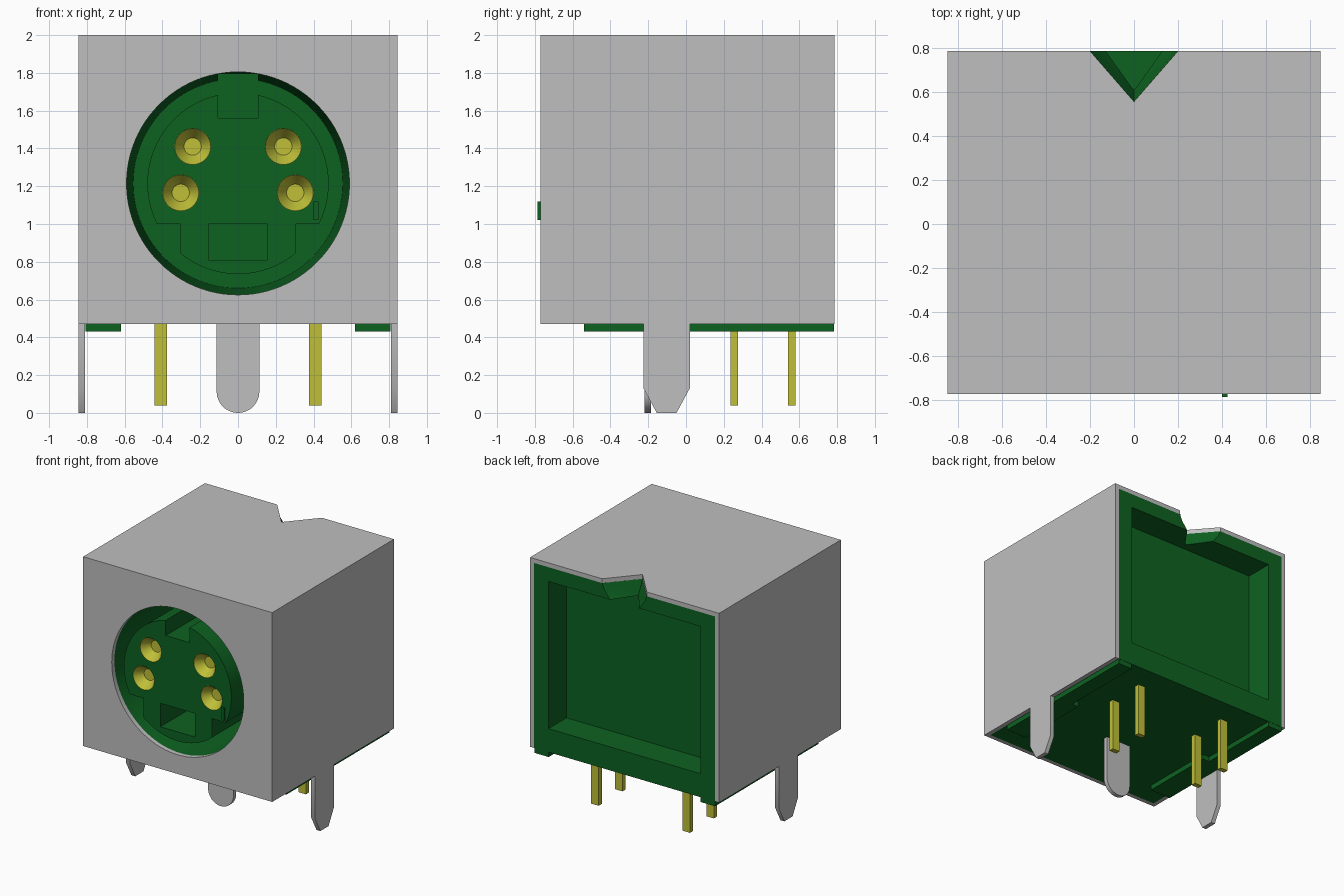
import bpy, bmesh
from math import sin, cos, pi, radians

if "Cube" in bpy.data.objects:
    bpy.data.objects.remove(bpy.data.objects["Cube"])


def material(name, rgb):
    m = bpy.data.materials.new(name)
    m.use_nodes = True
    m.diffuse_color = (*rgb, 1)
    m.node_tree.nodes["Principled BSDF"].inputs["Base Color"].default_value = (*rgb, 1)
    return m


GREY = material("shell grey", (0.52, 0.52, 0.52))
GREEN = material("insulator green", (0.004, 0.122, 0.015))
YELLOW = material("contact yellow", (0.52, 0.52, 0.04))


def hull(name, points, mat=None):
    """Convex solid around the points, with coplanar triangles merged."""
    bm = bmesh.new()
    for p in points:
        bm.verts.new(p)
    bmesh.ops.convex_hull(bm, input=bm.verts)
    bmesh.ops.dissolve_limit(bm, angle_limit=radians(0.5), verts=bm.verts, edges=bm.edges)
    bmesh.ops.recalc_face_normals(bm, faces=bm.faces)
    me = bpy.data.meshes.new(name)
    bm.to_mesh(me)
    bm.free()
    ob = bpy.data.objects.new(name, me)
    bpy.context.collection.objects.link(ob)
    if mat:
        me.materials.append(mat)
    smooth(me)
    return ob


def smooth(me):
    me.shade_smooth()
    me.set_sharp_from_angle(angle=radians(30))


def box(name, xs, ys, zs, mat=None):
    return hull(name, [(x, y, z) for x in xs for y in ys for z in zs], mat)


def cone(name, x, z, ends, mat=None, n=96):
    """Round solid along y; ends are (y, radius) pairs."""
    return hull(name, [(x + r * cos(2 * pi * i / n), y, z + r * sin(2 * pi * i / n))
                       for y, r in ends for i in range(n)], mat)


def cut(ob, *cutters):
    """Subtract the cutters one after another, then delete them."""
    for c in cutters:
        mod = ob.modifiers.new("cut", "BOOLEAN")
        mod.operation = "DIFFERENCE"
        mod.solver = "EXACT"
        mod.object = c
        graph = bpy.context.evaluated_depsgraph_get()
        me = bpy.data.meshes.new_from_object(ob.evaluated_get(graph))
        ob.modifiers.clear()
        ob.data = me
        bpy.data.objects.remove(c)
    smooth(ob.data)


W, FRONT, BACK, BASE, TOP = 0.845, -0.77, 0.785, 0.47, 2.0
T = 0.035          # sheet thickness
CZ = 1.215         # socket centre height
FLOOR = 0.1        # depth of the socket floor


def notch(wide_top, apex_top, wide_low, apex_low, z_top, z_low):
    """Wedge cutter for the V at the rear of the roof."""
    pts = []
    for w, a, z in ((wide_top, apex_top, z_top), (wide_low, apex_low, z_low)):
        far = w * (0.9 - a) / (BACK - a)
        pts += [(0, a, z), (far, 0.9, z), (-far, 0.9, z)]
    return hull("notch_cutter", pts)


# Sheet metal shell, open at the rear and below
shell = box("shell", (-W, W), (FRONT, BACK), (BASE, TOP), GREY)
cut(shell,
    box("inside", (-W + T, W - T), (FRONT + T, 1), (0, TOP - T)),
    cone("opening", 0, CZ, ((-1, 0.59), (-0.6, 0.59))),
    notch(0.2, 0.555, 0.2, 0.555, 2.1, 1.9))

# Insulating body with socket, key slot, rear recess and sloped notch
body = box("body", (-W + T, W - T), (FRONT + T, BACK), (BASE, TOP - T), GREEN)
cut(body,
    cone("socket", 0, CZ, ((FRONT, 0.592), (FLOOR, 0.555))),
    box("key", (-0.107, 0.107), (-1, FLOOR), (1.56, 1.795)),
    box("recess", (-0.68, 0.68), (0.555, 1), (0.66, 1.85)),
    notch(0.2, 0.555, 0.125, 0.61, TOP - T + 0.001, 1.845))

# Central plug with slot, lower shoulders and pocket
contacts = [(s * x, z) for s in (-1, 1) for x, z in ((0.24, 1.41), (0.303, 1.165))]
plug = cone("plug", 0, CZ, ((FRONT, 0.48), (FLOOR + 0.02, 0.48)), GREEN)
cut(plug,
    box("key", (-0.107, 0.107), (-1, FLOOR), (1.56, 1.8)),
    box("shoulder", (0.305, 0.6), (-1, FLOOR), (0.5, 1.0)),
    box("shoulder", (-0.6, -0.305), (-1, FLOOR), (0.5, 1.0)),
    box("pocket", (-0.155, 0.155), (-1, -0.2), (0.81, 1.0)),
    *[cone("hole", x, z, ((-1, 0.096), (-0.62, 0.096)), n=48) for x, z in contacts])
box("plug_tab", (0.4, 0.425), (-0.785, -0.74), (1.02, 1.12), GREEN)

# Funnel shaped contacts
for i, (x, z) in enumerate(contacts):
    c = cone(f"contact_{i + 1}", x, z, ((FRONT, 0.097), (-0.6, 0.097)), YELLOW, 48)
    cut(c, cone("funnel", x, z, ((-0.78, 0.102), (-0.7, 0.046)), n=48))

# Mirrored underside parts: rails, mounting legs, solder pins
for side, s in (("left", 1), ("right", -1)):
    box(f"{side}_front_rail", (s * 0.62, s * 0.808), (-0.54, 0.08), (0.43, 0.48), GREEN)
    box(f"{side}_rear_rail", (s * 0.68, s * 0.808), (0.08, 0.783), (0.43, 0.48), GREEN)
    outline = [(-0.225, 0.48), (0.02, 0.48), (0.02, 0.13),
               (-0.05, 0), (-0.155, 0), (-0.225, 0.13)]
    hull(f"{side}_leg", [(s * x, y, z) for x in (W - T, W) for y, z in outline], GREY)
    for place, y in (("front", 0.255), ("rear", 0.56)):
        box(f"{side}_{place}_pin", (s * 0.375, s * 0.442), (y - 0.02, y + 0.02),
            (0.04, 0.5), YELLOW)

# Round ended centre leg
R = 0.113
tip = [(R * cos(a), R + R * sin(a)) for a in (pi + pi * i / 24 for i in range(25))]
hull("centre_leg", [(x, y, z) for y in (-0.22, -0.185)
                    for x, z in tip + [(-R, 0.48), (R, 0.48)]], GREY)
